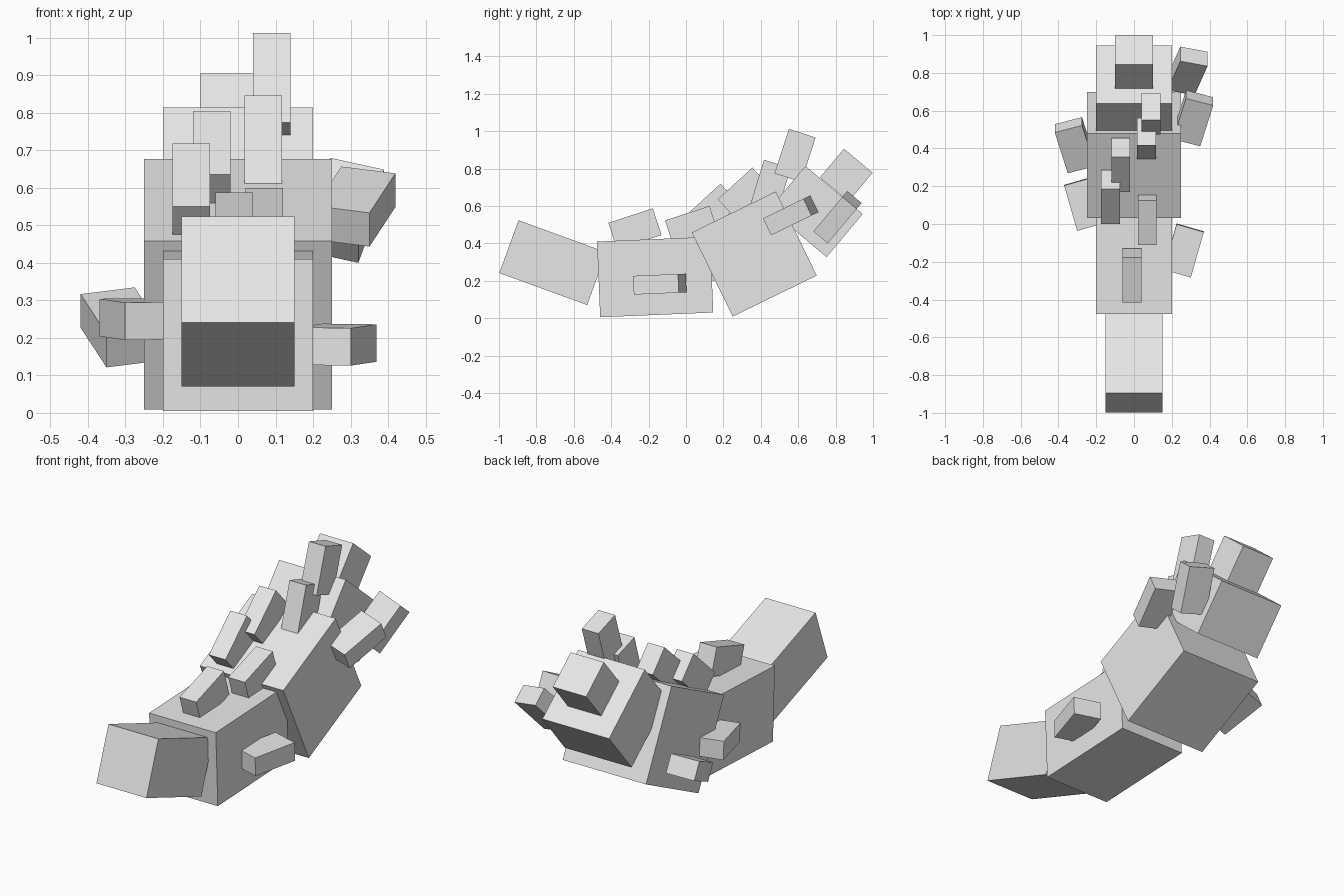
import bpy
from math import radians
from mathutils import Matrix

if "Cube" in bpy.data.objects:
    bpy.data.objects.remove(bpy.data.objects["Cube"])

grey = bpy.data.materials.new("plain_grey")
grey.diffuse_color = (0.8, 0.8, 0.8, 1)
grey.use_nodes = True
grey.node_tree.nodes["Principled BSDF"].inputs["Base Color"].default_value = grey.diffuse_color


def block(name, center, size, pitch, yaw=0):
    """Box tilted about x by pitch, after turning about its own z by yaw."""
    bpy.ops.mesh.primitive_cube_add(size=1)
    ob = bpy.context.object
    ob.name = name
    ob.data.materials.append(grey)
    ob.matrix_world = (Matrix.Translation(center)
                       @ Matrix.Rotation(radians(pitch), 4, 'X')
                       @ Matrix.Rotation(radians(yaw), 4, 'Z')
                       @ Matrix.Diagonal((*size, 1)))
    return ob


# Body chain from head to tail
block("head", (0, -0.712, 0.297), (0.30, 0.50, 0.30), -20)
block("front_body", (0, -0.165, 0.22), (0.40, 0.605, 0.405), 2.4)
block("rear_body", (0, 0.365, 0.343), (0.50, 0.50, 0.50), 26)
block("tail_base", (0, 0.695, 0.57), (0.40, 0.40, 0.30), -40)
block("tail_tip", (0, 0.857, 0.765), (0.20, 0.20, 0.20), -40)

# Back spikes: x, y, z, pitch
spikes = [(-0.01, -0.273, 0.477, 18), (0.07, 0.03, 0.49, 18),
          (-0.125, 0.143, 0.579, 42.5), (-0.07, 0.313, 0.665, 42.5),
          (0.067, 0.452, 0.705, 73), (0.09, 0.583, 0.87, 72)]
for i, (x, y, z, pitch) in enumerate(spikes, 1):
    block(f"back_spike_{i}", (x, y, z), (0.10, 0.25, 0.15), pitch)

# Legs splayed from the sides: name, x, y, z, pitch
legs = [("front_leg_right", 0.263, -0.14, 0.182, 2.4),
        ("front_leg_left", -0.263, 0.106, 0.25, 2.4),
        ("rear_leg_right", 0.313, 0.56, 0.55, 26),
        ("rear_leg_left", -0.313, 0.417, 0.228, 26),
        ("tail_leg_right", 0.283, 0.81, 0.54, 50)]
for name, x, y, z, pitch in legs:
    block(name, (x, y, z), (0.15, 0.25, 0.10), pitch, -16 if x > 0 else 16)
